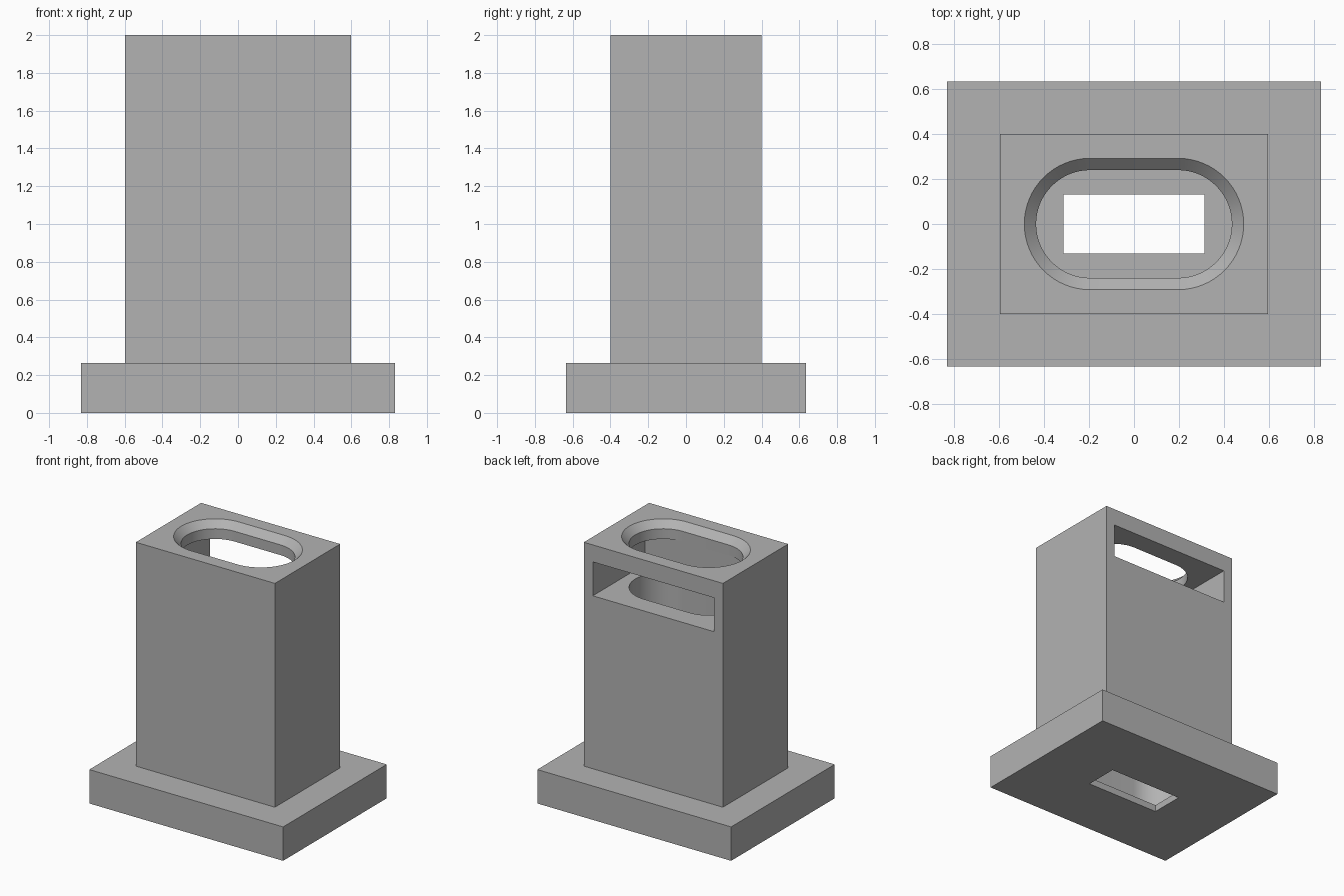
import bpy
import bmesh
from math import cos, sin, pi, copysign, radians

if "Cube" in bpy.data.objects:
    bpy.data.objects.remove(bpy.data.objects["Cube"], do_unlink=True)

WALL = 0.0526           # floor thickness and rim chamfer
HEIGHT = 2.0
BASE_TOP = 0.263

grey = bpy.data.materials.new("plain grey")
grey.use_nodes = True
grey.diffuse_color = (0.45, 0.45, 0.45, 1)
grey.node_tree.nodes["Principled BSDF"].inputs["Base Color"].default_value = grey.diffuse_color


def finish(name, bm):
    """Turn a bmesh into a linked object with the shared material."""
    bmesh.ops.recalc_face_normals(bm, faces=bm.faces)
    mesh = bpy.data.meshes.new(name)
    bm.to_mesh(mesh)
    bm.free()
    mesh.materials.append(grey)
    obj = bpy.data.objects.new(name, mesh)
    bpy.context.collection.objects.link(obj)
    return obj


def box(name, x, y, z):
    """Box from (min, max) ranges on each axis."""
    bm = bmesh.new()
    bmesh.ops.create_cube(bm, size=1)
    for v in bm.verts:
        v.co = [r[0] if c < 0 else r[1] for c, r in zip(v.co, (x, y, z))]
    return finish(name, bm)


def stadium_loft(name, half_straight, rings, steps=32):
    """Solid lofted through rounded-slot outlines given as (z, radius)."""
    bm = bmesh.new()
    loops = []
    for z, r in rings:
        loop = []
        for side in (1, -1):
            for i in range(steps + 1):
                a = -pi / 2 + pi * i / steps
                loop.append(bm.verts.new((side * (half_straight + r * cos(a)), side * r * sin(a), z)))
        loops.append(loop)
    for low, high in zip(loops, loops[1:]):
        for i in range(len(low)):
            j = (i + 1) % len(low)
            bm.faces.new((low[i], low[j], high[j], high[i]))
    bm.faces.new(loops[0][::-1])
    bm.faces.new(loops[-1])
    return finish(name, bm)


def combine(target, tool, operation):
    """Apply a boolean and discard the tool."""
    mod = target.modifiers.new(operation.lower(), 'BOOLEAN')
    mod.operation = operation
    mod.solver = 'EXACT'
    mod.object = tool
    bpy.context.view_layer.objects.active = target
    bpy.ops.object.modifier_apply(modifier=mod.name)
    bpy.data.objects.remove(tool, do_unlink=True)


# Flanged base with the upright body rising from it
housing = box("housing", (-0.832, 0.832), (-0.635, 0.635), (0, BASE_TOP))
body = box("body", (-0.597, 0.597), (-0.4, 0.4), (BASE_TOP / 2, HEIGHT))
combine(housing, body, 'UNION')

# Deep rounded cavity with a chamfered rim
cavity = stadium_loft("cavity", 0.196, [
    (WALL, 0.24), (HEIGHT - WALL, 0.24), (HEIGHT + WALL, 0.24 + 2 * WALL)])
combine(housing, cavity, 'DIFFERENCE')

# Wide slot entering from the back
slot = box("slot", (-0.52, 0.52), (-0.241, 0.6), (1.605, 1.868))
combine(housing, slot, 'DIFFERENCE')

# Rectangular opening through the floor
opening = box("floor_opening", (-0.314, 0.314), (-0.131, 0.131), (-0.1, 2 * WALL))
combine(housing, opening, 'DIFFERENCE')

# Smooth the curved walls, keep the edges crisp
bpy.ops.object.select_all(action='DESELECT')
housing.select_set(True)
bpy.context.view_layer.objects.active = housing
bpy.ops.object.shade_smooth_by_angle(angle=radians(30))
